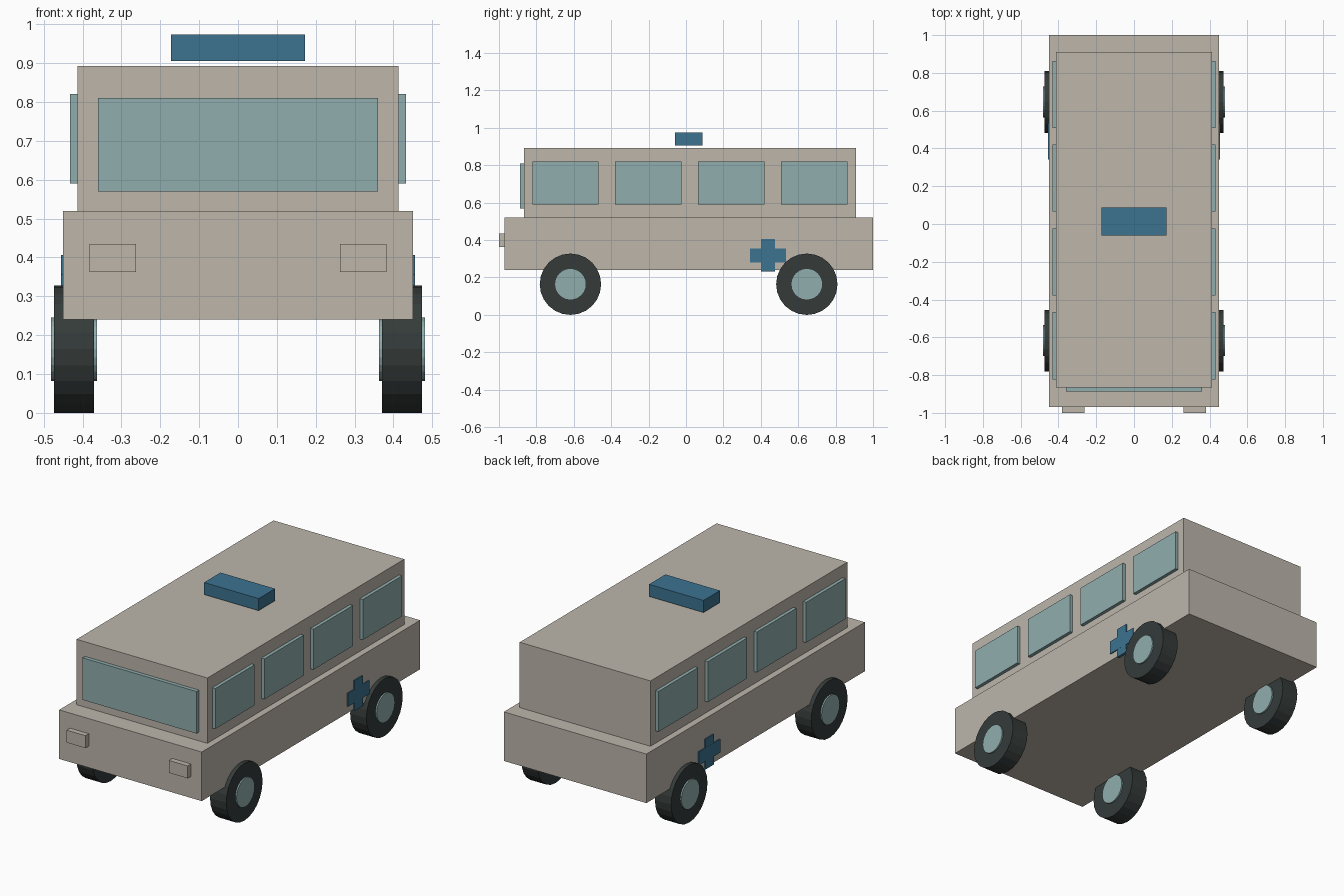
import bpy
from math import pi
from mathutils import Matrix

default = bpy.data.objects.get("Cube")
if default:
    bpy.data.objects.remove(default, do_unlink=True)


def material(name, rgb):
    m = bpy.data.materials.new(name)
    m.use_nodes = True
    m.diffuse_color = (*rgb, 1)
    m.node_tree.nodes["Principled BSDF"].inputs["Base Color"].default_value = (*rgb, 1)
    return m


paint = material("beige_paint", (0.51, 0.47, 0.41))
glass = material("pale_teal", (0.28, 0.42, 0.42))
blue = material("signal_blue", (0.045, 0.17, 0.28))
rubber = material("dark_rubber", (0.035, 0.044, 0.042))


def box(name, x, y, z, mat):
    """Box spanning the (low, high) range on each axis."""
    bpy.ops.mesh.primitive_cube_add(size=1)
    ob = bpy.context.object
    ob.name = name
    spans = (x, y, z)
    centre = Matrix.Translation([(a + b) / 2 for a, b in spans])
    ob.data.transform(centre @ Matrix.Diagonal([b - a for a, b in spans] + [1]))
    ob.data.materials.append(mat)
    return ob


def disc(name, x, y, z, radius, width, sides, mat):
    """Cylinder with its axle along x."""
    bpy.ops.mesh.primitive_cylinder_add(vertices=sides, radius=radius, depth=width,
                                        location=(x, y, z), rotation=(0, pi / 2, 0))
    ob = bpy.context.object
    ob.name = name
    ob.data.materials.append(mat)
    return ob


# Body shell
box("lower_body", (-0.45, 0.45), (-0.97, 1.0), (0.24, 0.52), paint)
box("cabin", (-0.413, 0.413), (-0.866, 0.91), (0.52, 0.893), paint)
box("windshield", (-0.36, 0.36), (-0.888, -0.85), (0.57, 0.81), glass)
box("roof_light", (-0.172, 0.172), (-0.06, 0.088), (0.905, 0.974), blue)

for side, s in (("left", 1), ("right", -1)):
    def span(a, b):
        return tuple(sorted((s * a, s * b)))

    # Side windows
    for i in range(4):
        y = -0.822 + 0.4435 * i
        box(f"{side}_window_{i + 1}", span(0.4, 0.432), (y, y + 0.355), (0.59, 0.821), glass)

    # Headlight
    box(f"{side}_headlight", span(0.263, 0.382), (-1.0, -0.96), (0.363, 0.434), paint)

    # Cross emblem
    box(f"{side}_cross_bar", span(0.44, 0.456), (0.342, 0.534), (0.279, 0.356), blue)
    box(f"{side}_cross_post", span(0.44, 0.4555), (0.4, 0.476), (0.232, 0.406), blue)

    # Wheels with hubs showing on both faces
    for end, y in (("front", -0.618), ("rear", 0.646)):
        disc(f"{side}_{end}_tyre", s * 0.422, y, 0.164, 0.164, 0.102, 24, rubber)
        disc(f"{side}_{end}_hub", s * 0.422, y, 0.164, 0.082, 0.118, 24, glass)
